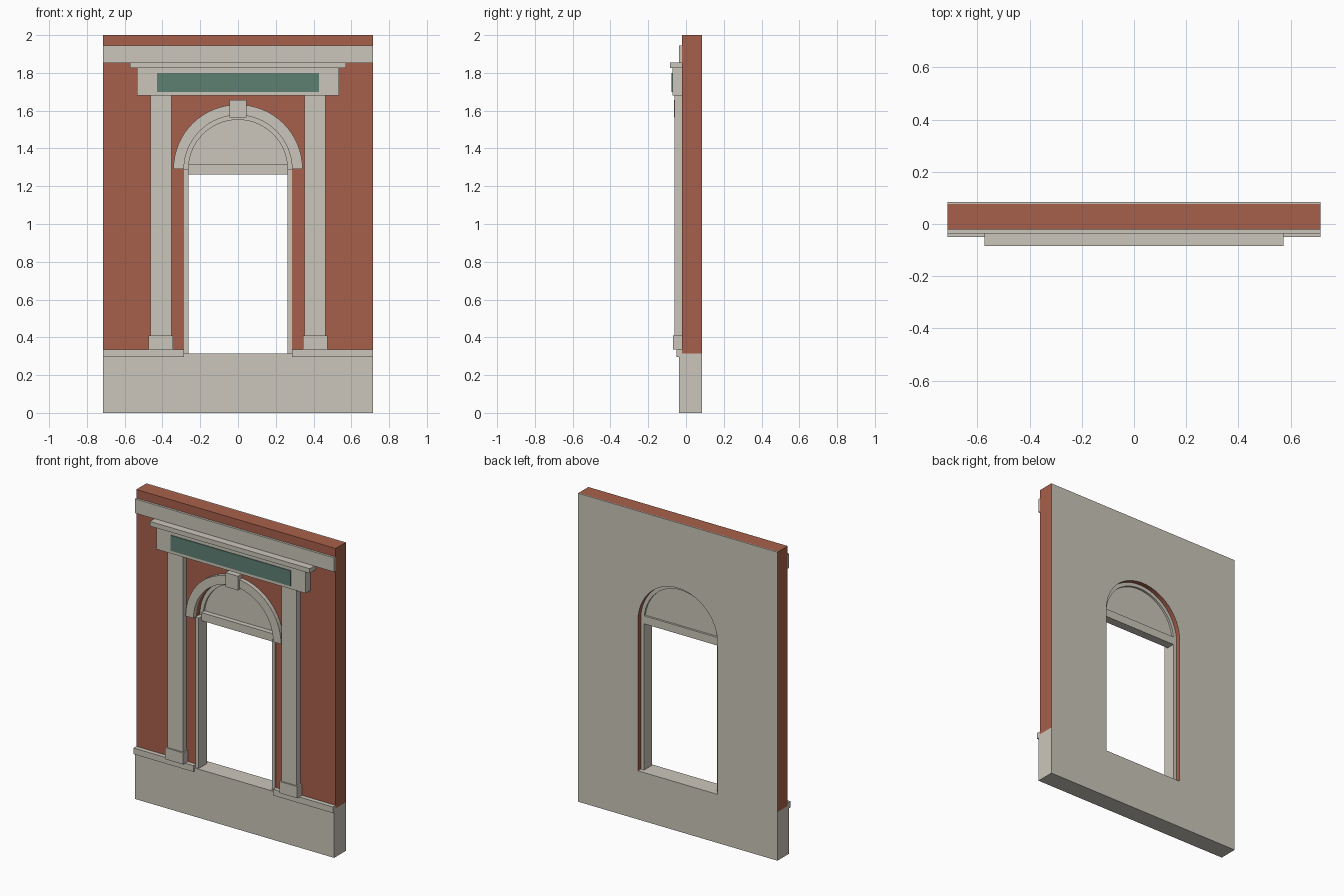
import bpy, bmesh
from math import pi, cos, sin

cube = bpy.data.objects.get("Cube")
if cube:
    bpy.data.objects.remove(cube, do_unlink=True)


def material(name, rgb):
    m = bpy.data.materials.new(name)
    m.use_nodes = True
    m.diffuse_color = (*rgb, 1)
    m.node_tree.nodes["Principled BSDF"].inputs["Base Color"].default_value = (*rgb, 1)
    return m


BRICK = material("brick_red", (0.39, 0.117, 0.07))
STONE = material("stone_cream", (0.6, 0.565, 0.495))
GREEN = material("sign_green", (0.11, 0.215, 0.17))


def prism(name, outline, y0, y1, *mats):
    """Extrude an x-z outline from y0 back to y1."""
    bm = bmesh.new()
    face = bm.faces.new([bm.verts.new((x, y0, z)) for x, z in outline])
    ext = bmesh.ops.extrude_face_region(bm, geom=[face])
    moved = [v for v in ext["geom"] if isinstance(v, bmesh.types.BMVert)]
    bmesh.ops.translate(bm, verts=moved, vec=(0, y1 - y0, 0))
    bmesh.ops.recalc_face_normals(bm, faces=bm.faces)
    mesh = bpy.data.meshes.new(name)
    bm.to_mesh(mesh)
    bm.free()
    for m in mats:
        mesh.materials.append(m)
    obj = bpy.data.objects.new(name, mesh)
    bpy.context.collection.objects.link(obj)
    return obj


def box(name, x0, x1, y0, y1, z0, z1, mat=STONE):
    return prism(name, [(x0, z0), (x1, z0), (x1, z1), (x0, z1)], y0, y1, mat)


def pair(name, x0, x1, *rest):
    box("left_" + name, x0, x1, *rest)
    box("right_" + name, -x1, -x0, *rest)


SPRING, STEPS = 1.29, 32


def arc(radius):
    """Half circle from the -x side over the top to the +x side."""
    return [(-radius * cos(pi * i / STEPS), SPRING + radius * sin(pi * i / STEPS))
            for i in range(STEPS + 1)]


def arch_ring(name, inner, outer, y0, y1):
    return prism(name, arc(outer) + arc(inner)[::-1], y0, y1, STONE)


HALF, OPEN, CLEAR = 0.715, 0.286, 0.262
FRONT, BACK, REAR = -0.021, 0.077, 0.084
BASE = 0.315

# Wall with arched opening, and the thin plaster skin behind it
wall_outline = ([(-HALF, BASE), (-OPEN, BASE)] + arc(OPEN)
                + [(OPEN, BASE), (HALF, BASE), (HALF, 2), (-HALF, 2)])
prism("brick_wall", wall_outline, FRONT, BACK, BRICK)
skin = prism("plaster_back", wall_outline, BACK, REAR, STONE, BRICK)
for p in skin.data.polygons:
    if abs(p.normal.y) < 0.5 and p.normal.z < 0.9:
        p.material_index = 1

# Stone base and horizontal bands
box("stone_base", -HALF, HALF, -0.036, REAR, 0, BASE)
pair("base_cap", OPEN, HALF, -0.049, FRONT, 0.295, 0.335)
box("top_band", -HALF, HALF, -0.036, FRONT, 1.853, 1.945)

# Pilasters and their plinths
pair("pilaster", 0.353, 0.463, -0.06, FRONT, 0.41, 1.68)
pair("plinth", 0.345, 0.474, -0.07, FRONT, 0.335, 0.41)

# Entablature with cornice and blank sign panel
box("entablature", -0.535, 0.535, -0.071, FRONT, 1.68, 1.825)
box("cornice", -0.573, 0.573, -0.084, FRONT, 1.825, 1.855)
box("sign_panel", -0.43, 0.43, -0.076, -0.07, 1.70, 1.80, GREEN)

# Arch trim and keystone
arch_ring("arch_trim", OPEN, 0.342, -0.048, FRONT)
box("keystone", -0.045, 0.045, -0.064, FRONT, 1.565, 1.657)

# Door frame: jambs, transom, fanlight rim and panel
pair("jamb", CLEAR, OPEN, -0.028, 0.055, BASE, SPRING)
box("transom", -CLEAR, CLEAR, 0.0, 0.055, 1.263, 1.315)
arch_ring("fanlight_rim", CLEAR, OPEN, 0.018, 0.055)
prism("fanlight_panel", arc(CLEAR), 0.032, 0.042, STONE)
